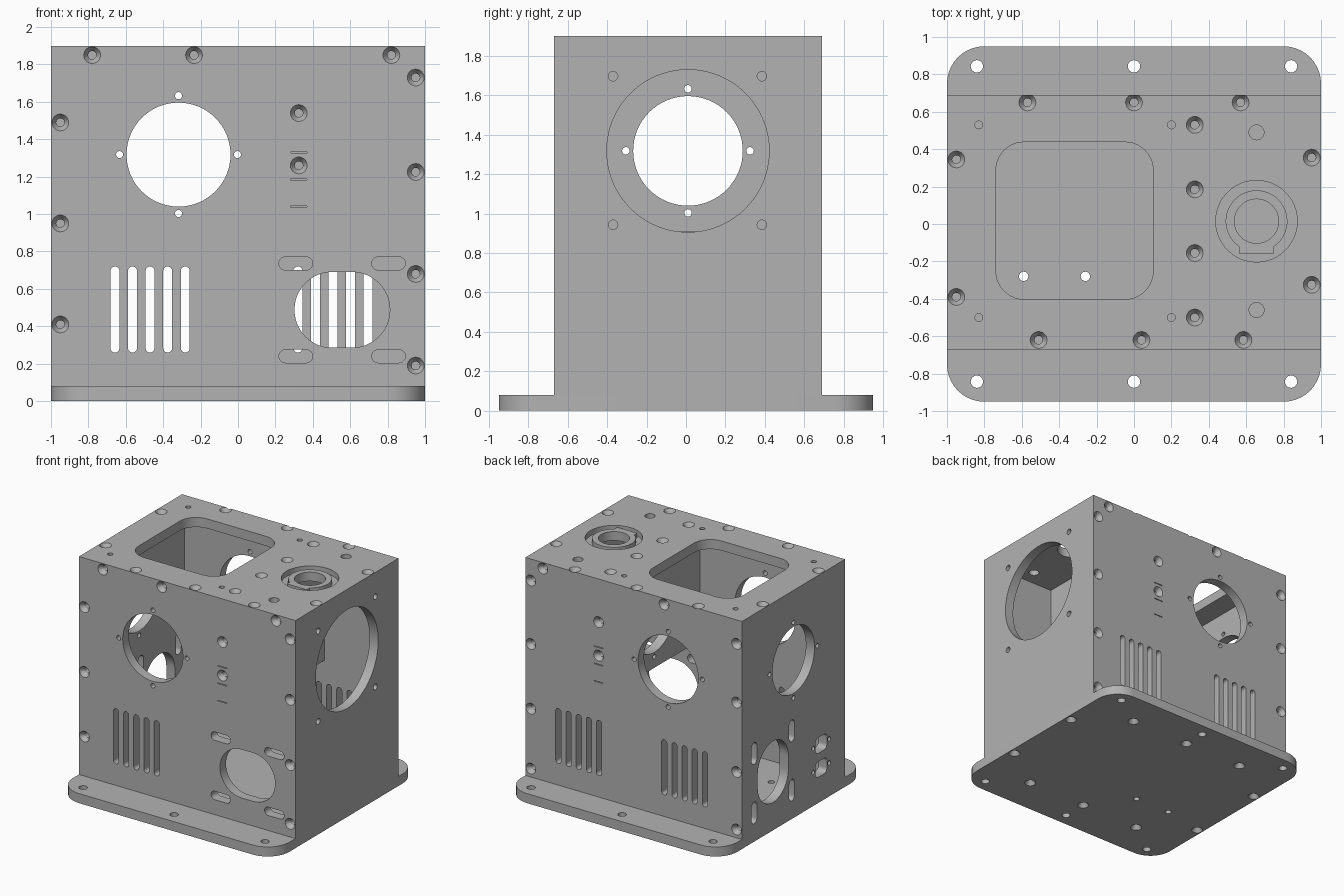
import bpy, bmesh
from math import cos, sin, pi, radians
from mathutils import Vector

if "Cube" in bpy.data.objects:
    bpy.data.objects.remove(bpy.data.objects["Cube"])

grey = bpy.data.materials.new("plain_grey")
grey.use_nodes = True
GREY = (0.448, 0.448, 0.448, 1)
grey.diffuse_color = GREY
grey.node_tree.nodes["Principled BSDF"].inputs["Base Color"].default_value = GREY

X, Y, Z = Vector((1, 0, 0)), Vector((0, 1, 0)), Vector((0, 0, 1))
Y0, Y1, H, T = -0.67, 0.69, 1.9, 0.08
# Each face frame: origin, two axes in the face, outward axis
FRONT = (Y * Y0, X, Z, -Y)
BACK = (Y * Y1, X, Z, Y)
LEFT = (X, Y, Z, X)
RIGHT = (-X, Y, Z, -X)
TOP = (Z * H, X, Y, Z)
FLOOR = (Z * T, X, Y, Z)
BOTTOM = (Z * 0, X, Y, -Z)


def rrect(cx, cy, w, h, r, seg=6):
    """Rounded rectangle outline; also gives circles and slots."""
    pts = []
    for k, (sx, sy) in enumerate(((1, 1), (-1, 1), (-1, -1), (1, -1))):
        for i in range(seg + 1):
            a = (k + i / seg) * pi / 2
            p = Vector((cx + sx * (w / 2 - r) + r * cos(a), cy + sy * (h / 2 - r) + r * sin(a)))
            if not pts or (p - pts[-1]).length > 1e-4 and (p - pts[0]).length > 1e-4:
                pts.append(p)
    return pts


def circle(c, r, seg=6):
    return rrect(c[0], c[1], 2 * r, 2 * r, r, seg)


def stack(bm, frame, rings):
    """Solid through a series of (outline, height) rings."""
    o, u, v, n = frame
    loops = [[bm.verts.new(o + u * p[0] + v * p[1] + n * w) for p in pts] for pts, w in rings]
    faces = [bm.faces.new(loops[0]), bm.faces.new(loops[-1])]
    for a, b in zip(loops, loops[1:]):
        for i in range(len(a)):
            j = (i + 1) % len(a)
            faces.append(bm.faces.new((a[i], a[j], b[j], b[i])))
    bmesh.ops.recalc_face_normals(bm, faces=faces)


def hole(bm, frame, pts, depth=0.1, top=0.05):
    stack(bm, frame, [(pts, top), (pts, -depth)])


def screws(bm, frame, centres, depth=0.1):
    for c in centres:
        wide, thin = circle(c, 0.045), circle(c, 0.022)
        stack(bm, frame, [(wide, 0.02), (wide, 0), (thin, -0.035), (thin, -depth)])


def make(name, bm):
    me = bpy.data.meshes.new(name)
    bm.to_mesh(me)
    bm.free()
    me.materials.append(grey)
    ob = bpy.data.objects.new(name, me)
    bpy.context.scene.collection.objects.link(ob)
    return ob


def box(name, x, y, z):
    bm = bmesh.new()
    pts = [(x[0], y[0]), (x[1], y[0]), (x[1], y[1]), (x[0], y[1])]
    stack(bm, BOTTOM, [(pts, -z[0]), (pts, -z[1])])
    return make(name, bm)


def cut(ob, cutter):
    """Subtract the cutter, bake the result and drop the cutter."""
    mod = ob.modifiers.new("cut", 'BOOLEAN')
    mod.operation, mod.solver, mod.object = 'DIFFERENCE', 'EXACT', cutter
    dg = bpy.context.evaluated_depsgraph_get()
    me = bpy.data.meshes.new_from_object(ob.evaluated_get(dg))
    ob.modifiers.clear()
    ob.data = me
    bpy.data.objects.remove(cutter)


def fan_hole(bm, frame, c, depth=0.1, top=0.05):
    hole(bm, frame, circle(c, 0.278, 16), depth, top)
    for du, dv in ((1, 0), (-1, 0), (0, 1), (0, -1)):
        hole(bm, frame, circle((c[0] + du * 0.315, c[1] + dv * 0.315), 0.019), depth, top)


def vents(bm, frame, first):
    for i in range(5):
        hole(bm, frame, rrect(first + i * 0.094, 0.49, 0.048, 0.46, 0.024))


def joint_slits(bm, frame):
    for z in (1.04, 1.185, 1.33):
        hole(bm, frame, rrect(0.325, z, 0.086, 0.006, 0.001, 1), 0.02)


def duct(bm, frame, c, w, h, sw, sh):
    """Oval opening with four slots around it."""
    hole(bm, frame, rrect(*c, w, h, min(w, h) / 2, 12))
    for du in (-0.248, 0.248):
        for dv in (-0.248, 0.248):
            hole(bm, frame, rrect(c[0] + du, c[1] + dv, sw, sh, 0.035))


# Hollow housing
housing = box("housing", (-1, 1), (Y0, Y1), (T, H))
cut(housing, box("cavity", (-1 + T, 1 - T), (Y0 + T, Y1 - T), (-0.5, H - T)))

# Front wall openings
bm = bmesh.new()
fan_hole(bm, FRONT, (-0.318, 1.318))
vents(bm, FRONT, -0.658)
duct(bm, FRONT, (0.557, 0.488), 0.51, 0.405, 0.18, 0.07)
screws(bm, FRONT, [(-0.78, 1.85), (-0.235, 1.85), (0.82, 1.85), (0.325, 1.54), (0.325, 1.26)])
screws(bm, FRONT, [(0.95, z) for z in (1.73, 1.225, 0.68, 0.19)])
screws(bm, FRONT, [(-0.95, z) for z in (1.49, 0.95, 0.41)])
joint_slits(bm, FRONT)
cut(housing, make("front_cutter", bm))

# Back wall openings
bm = bmesh.new()
fan_hole(bm, BACK, (-0.318, 1.318))
vents(bm, BACK, -0.658)
vents(bm, BACK, 0.32)
screws(bm, BACK, [(0.84, 1.85), (-0.28, 1.85), (0.325, 1.54), (0.325, 1.26)])
screws(bm, BACK, [(0.95, z) for z in (1.72, 1.19, 0.65, 0.15)])
screws(bm, BACK, [(-0.95, z) for z in (1.7, 1.21, 0.63, 0.15)])
joint_slits(bm, BACK)
cut(housing, make("back_cutter", bm))

# Left wall: large round opening with four corner holes
bm = bmesh.new()
hole(bm, LEFT, circle((0.01, 1.318), 0.412, 20))
for y in (-0.37, 0.385):
    for z in (0.943, 1.697):
        hole(bm, LEFT, circle((y, z), 0.024))
cut(housing, make("left_cutter", bm))

# Right wall: fan, duct and two sockets
bm = bmesh.new()
fan_hole(bm, RIGHT, (0.01, 1.318))
duct(bm, RIGHT, (0.28, 0.488), 0.405, 0.51, 0.07, 0.18)
for z in (0.28, 0.48):
    hole(bm, RIGHT, rrect(-0.355, z, 0.15, 0.13, 0.035))
    for y in (-0.46, -0.25):
        hole(bm, RIGHT, circle((y, z), 0.018))
cut(housing, make("right_cutter", bm))

# Top: hatch, round recess and screws
bm = bmesh.new()
hole(bm, TOP, rrect(-0.318, 0.018, 0.84, 0.84, 0.15, 10))
for x in (-0.83, 0.2):
    for y in (-0.5, 0.53):
        hole(bm, TOP, circle((x, y), 0.021))
for y in (-0.46, 0.49):
    hole(bm, TOP, circle((0.655, y), 0.04))
KNOB = (0.655, 0.015)
wide, thin = circle(KNOB, 0.218, 12), circle(KNOB, 0.118, 12)
stack(bm, TOP, [(wide, 0.05), (wide, -0.045), (thin, -0.045), (thin, -0.1)])
screws(bm, TOP, [(x, 0.65) for x in (-0.57, 0, 0.57)])
screws(bm, TOP, [(x, -0.62) for x in (-0.51, 0.04, 0.585)])
screws(bm, TOP, [(0.325, y) for y in (0.53, 0.185, -0.155, -0.5)])
screws(bm, TOP, [(-0.95, 0.345), (-0.95, -0.39), (0.95, 0.355), (0.95, -0.325)])
cut(housing, make("top_cutter", bm))

# Keyed collar in the top recess
bm = bmesh.new()
key = [(KNOB[0] + 0.165 * cos(a), KNOB[1] + 0.165 * sin(a))
       for a in (radians(-56 + 292 * i / 40) for i in range(41))]
key += [(KNOB[0] - 0.092, -0.16), (KNOB[0] + 0.092, -0.16)]
stack(bm, TOP, [(key, -0.005), (key, -0.045)])
collar = make("keyed_collar", bm)
bm = bmesh.new()
hole(bm, TOP, thin)
cut(collar, make("collar_cutter", bm))

# Inner divider carrying a second fan opening
divider = box("divider", (0.285, 0.37), (Y0 + T, Y1 - T), (0.91, H - T))
bm = bmesh.new()
fan_hole(bm, LEFT, (0.01, 1.318), 0.8, -0.5)
cut(divider, make("divider_cutter", bm))

# Base plate with rounded corners
bm = bmesh.new()
stack(bm, BOTTOM, [(rrect(0, 0, 2, 1.9, 0.2, 10), 0), (rrect(0, 0, 2, 1.9, 0.2, 10), -T)])
base = make("base_plate", bm)
bm = bmesh.new()
for x in (-0.84, 0, 0.84):
    for y in (-0.843, 0.843):
        hole(bm, FLOOR, circle((x, y), 0.033))
for x in (-0.59, -0.26):
    hole(bm, FLOOR, circle((x, -0.28), 0.025))
for y in (Y0 + 0.04, Y1 - 0.04):
    screws(bm, BOTTOM, [(x, y) for x in (-0.55, 0, 0.55)], 0.07)
for x in (-0.95, 0.95):
    screws(bm, BOTTOM, [(x, y) for y in (-0.35, 0.35)], 0.07)
cut(base, make("base_cutter", bm))

# Smooth the round walls, keep the edges sharp
for ob in (housing, collar, divider, base):
    bpy.ops.object.select_all(action='DESELECT')
    ob.select_set(True)
    bpy.context.view_layer.objects.active = ob
    bpy.ops.object.shade_smooth_by_angle(angle=radians(30))
